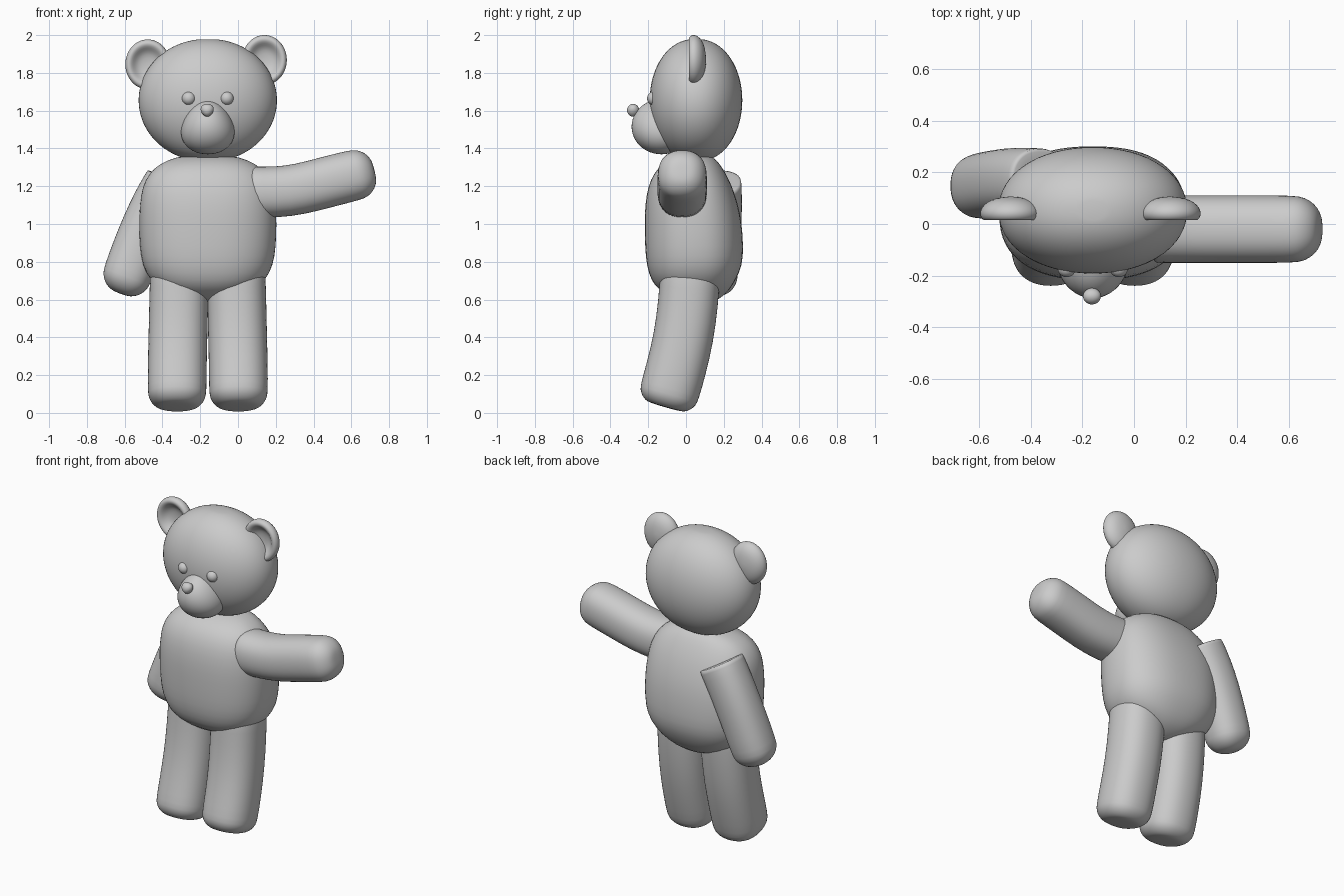
import bpy, bmesh, math
from mathutils import Vector

if "Cube" in bpy.data.objects:
    bpy.data.objects.remove(bpy.data.objects["Cube"])

CX = -0.16  # the body's own centre line


def spow(v, e):
    return math.copysign(abs(v) ** e, v)


def oval(center, u, v, power=2.3, n=24):
    """Superellipse ring around a centre, spanned by half-axes u and v."""
    e = 2 / power
    return [center + u * spow(math.cos(2 * math.pi * i / n), e)
            + v * spow(math.sin(2 * math.pi * i / n), e) for i in range(n)]


def loft(name, rings, levels=1):
    bm = bmesh.new()
    loops = [[bm.verts.new(p) for p in r] for r in rings]
    for a, b in zip(loops, loops[1:]):
        n = len(a)
        for i in range(n):
            bm.faces.new((a[i], a[(i + 1) % n], b[(i + 1) % n], b[i]))
    # close both ends with a fan
    for l in (loops[0], loops[-1]):
        mid = bm.verts.new(sum((v.co for v in l), Vector()) / len(l))
        for i in range(len(l)):
            bm.faces.new((l[i], l[(i + 1) % len(l)], mid))
    bmesh.ops.recalc_face_normals(bm, faces=bm.faces)
    me = bpy.data.meshes.new(name)
    bm.to_mesh(me)
    bm.free()
    ob = bpy.data.objects.new(name, me)
    bpy.context.collection.objects.link(ob)
    me.shade_smooth()
    if levels:
        s = ob.modifiers.new("smooth", 'SUBSURF')
        s.levels = s.render_levels = levels
    return ob


def limb(name, path, side, a, b, cap):
    """Tube along a path: flat at the start, rounded over length cap at the end."""
    pts = [Vector(p) for p in path]
    side = Vector(side)
    d = (pts[-1] - pts[-2]).normalized()
    tip = pts.pop()
    pts.append(tip - d * cap)
    tans = [(pts[min(i + 1, len(pts) - 1)] - pts[max(i - 1, 0)]).normalized()
            for i in range(len(pts))]
    stations = [(pts[0], tans[0], 0.5), (pts[0], tans[0], 0.97)]
    stations += [(p, t, 1) for p, t in zip(pts, tans)]
    for k in (22, 45, 65, 80):
        r = math.radians(k)
        stations.append((tip - d * cap * (1 - math.sin(r)), d,
                         1 - (cap / max(a, b)) * (1 - math.cos(r))))
    stations.append((tip, d, 0.12))
    rings = []
    for p, t, f in stations:
        u = (side - t * side.dot(t)).normalized()
        rings.append(oval(p, u * a * f, t.cross(u) * b * f))
    return loft(name, rings)


def ball(name, loc, size, taper=0.0):
    """Ellipsoid whose width shrinks towards the top by taper."""
    bpy.ops.mesh.primitive_uv_sphere_add(segments=48, ring_count=24, location=loc)
    ob = bpy.context.object
    ob.name = name
    for v in ob.data.vertices:
        v.co = Vector((v.co.x * size[0] * (1 - taper * v.co.z),
                       v.co.y * size[1], v.co.z * size[2]))
    ob.data.shade_smooth()
    return ob


# torso: height, half width, front y, back y
torso = [(0.572, 0.03, 0.03, 0.10), (0.60, 0.13, -0.06, 0.18),
         (0.65, 0.245, -0.145, 0.23), (0.70, 0.305, -0.185, 0.262),
         (0.78, 0.348, -0.21, 0.30), (0.88, 0.362, -0.218, 0.305),
         (1.00, 0.366, -0.22, 0.297), (1.10, 0.362, -0.218, 0.278),
         (1.20, 0.348, -0.202, 0.245), (1.27, 0.31, -0.17, 0.21),
         (1.32, 0.255, -0.125, 0.178), (1.355, 0.17, -0.05, 0.145),
         (1.367, 0.07, 0.02, 0.10)]
loft("torso", [oval(Vector((CX, (f + b) / 2, z)), Vector((w, 0, 0)),
                    Vector((0, (b - f) / 2, 0)), 2.4, 32) for z, w, f, b in torso])

# legs
for s, name in ((-1, "leg_left"), (1, "leg_right")):
    limb(name, [(CX + s * 0.150, 0.022, 0.74), (CX + s * 0.154, 0.012, 0.58),
                (CX + s * 0.158, -0.012, 0.40), (CX + s * 0.162, -0.05, 0.24),
                (CX + s * 0.163, -0.11, 0.03)], (1, 0, 0), 0.157, 0.16, 0.085)

# arms: one raised sideways, one hanging behind
limb("arm_raised", [(0.07, -0.02, 1.17), (0.20, -0.02, 1.167), (0.33, -0.02, 1.184),
                    (0.47, -0.02, 1.222), (0.722, -0.02, 1.285)],
     (0, 1, 0), 0.132, 0.136, 0.105)
limb("arm_hanging", [(-0.365, 0.165, 1.222), (-0.43, 0.168, 1.11), (-0.485, 0.165, 0.99),
                     (-0.53, 0.158, 0.88), (-0.622, 0.14, 0.632)],
     (0, 1, 0), 0.13, 0.132, 0.105)

# head
rings = []
for k in range(2, 47):
    t = math.pi * (k / 48 - 0.5)
    c, z = math.cos(t), math.sin(t)
    rings.append(oval(Vector((CX, 0.053, 1.655 + 0.325 * z)),
                      Vector((0.366 * c ** 0.97, 0, 0)),
                      Vector((0, 0.245 * c ** 0.92, 0)), 2.1, 64))
loft("head", [[Vector((CX, 0.053, 1.3302)) + (p - Vector((CX, 0.053, p.z))) * 0.3
               for p in rings[0]]] and
     [[Vector((p.x, p.y, p.z)) for p in r] for r in rings], 0)

# ears: dished discs, radius fraction and y
ear = [(0.1, 0.058), (0.4, 0.054), (0.58, 0.036), (0.72, 0.016), (0.86, 0.012),
       (0.96, 0.024), (1.0, 0.042), (0.95, 0.062), (0.78, 0.085), (0.5, 0.1), (0.12, 0.106)]
for name, x, z in (("ear_left", -0.478, 1.845), ("ear_right", 0.14, 1.868)):
    loft(name, [oval(Vector((x, y, z)), Vector((0.121 * r, 0, 0)),
                     Vector((0, 0, 0.135 * r)), 2, 32) for r, y in ear])

# face
ball("muzzle", (CX, -0.13, 1.515), (0.139, 0.158, 0.146), 0.2)
ball("nose", (CX - 0.003, -0.28, 1.602), (0.034, 0.032, 0.034), -0.2)
for s, name in ((-1, "eye_left"), (1, "eye_right")):
    ball(name, (CX + s * 0.101, -0.17, 1.665), (0.036, 0.036, 0.036))
